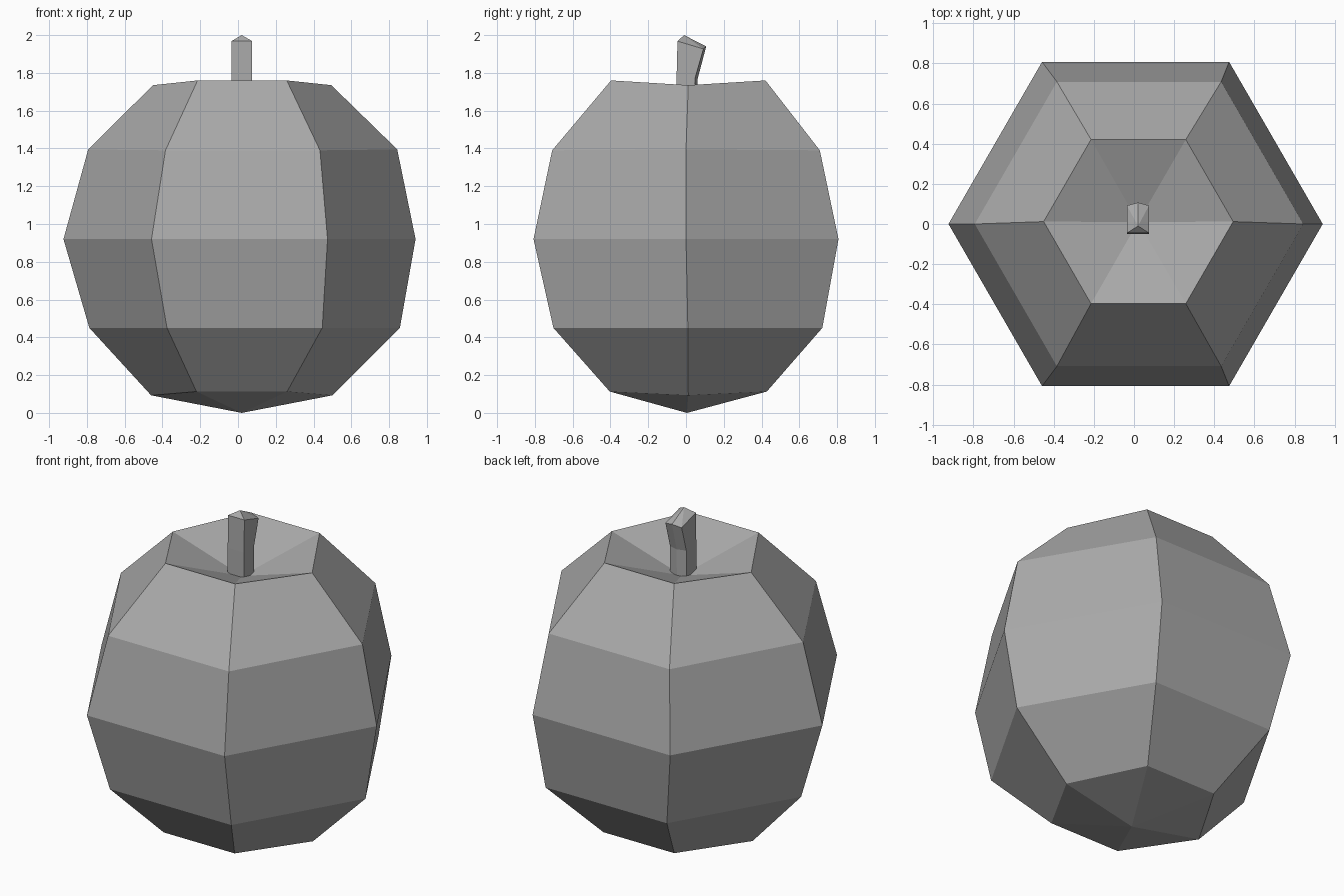
import bpy
import math

if "Cube" in bpy.data.objects:
    bpy.data.objects.remove(bpy.data.objects["Cube"], do_unlink=True)

# Plain grey for everything
grey = bpy.data.materials.new("plain grey")
grey.use_nodes = True
shade = (0.4, 0.4, 0.4, 1)
grey.diffuse_color = shade
grey.node_tree.nodes["Principled BSDF"].inputs["Base Color"].default_value = shade


def loft(name, rings, bottom=None, top=None):
    """Skin equal rings from bottom to top; ends close on a point or flat."""
    n = len(rings[0])
    verts = [point for ring in rings for point in ring]
    faces = []
    for level in range(len(rings) - 1):
        for i in range(n):
            a, b = level * n + i, level * n + (i + 1) % n
            faces.append((a, b, b + n, a + n))
    last = (len(rings) - 1) * n
    for start, tip, flip in ((0, bottom, True), (last, top, False)):
        edge = list(range(start, start + n))
        if flip:
            edge.reverse()
        if tip is None:
            faces.append(edge)
            continue
        verts.append(tip)
        for i in range(n):
            faces.append((edge[i], edge[(i + 1) % n], len(verts) - 1))
    mesh = bpy.data.meshes.new(name)
    mesh.from_pydata(verts, [], faces)
    mesh.materials.append(grey)
    mesh.update()
    obj = bpy.data.objects.new(name, mesh)
    bpy.context.collection.objects.link(obj)
    return obj


def hexagon(z, radius, cx, cy, lift):
    """Six-sided ring; lift raises the corners away from the x axis."""
    ring = []
    for side in range(6):
        angle = side * math.pi / 3
        raised = lift if side % 3 else 0
        ring.append((cx + radius * math.cos(angle),
                     cy + radius * math.sin(angle), z + raised))
    return ring


# Fruit body: height, radius, centre x, centre y, corner lift
profile = [
    (0.093, 0.48, 0.02, 0.012, 0.02),
    (0.45, 0.822, 0.035, 0.01, 0),
    (0.92, 0.932, 0.008, 0, 0),
    (1.395, 0.818, 0.025, 0, -0.005),
    (1.735, 0.472, 0.022, 0.012, 0.025),
]
loft("fruit_body", [hexagon(*row) for row in profile],
     bottom=(0.02, 0.005, 0), top=(0.02, 0.01, 1.59))


# Stem: five-sided, leaning backwards with a slanted ridged tip
def stem_ring(front, back, z):
    mid, half = 0.02, 0.055
    return [(mid - half, front, z), (mid + half, front, z),
            (mid + half, back, z), (mid, back + 0.015, z), (mid - half, back, z)]


base = stem_ring(-0.05, 0.045, 1.56)
bend = stem_ring(-0.05, 0.047, 1.77)
tip = [(x, y, 1.968 if y < 0 else 1.927 if abs(x - 0.02) > 0.01 else 1.94)
       for x, y, _ in stem_ring(-0.045, 0.092, 0)]
loft("stem", [base, bend, tip], top=(0.02, -0.01, 2.0))
